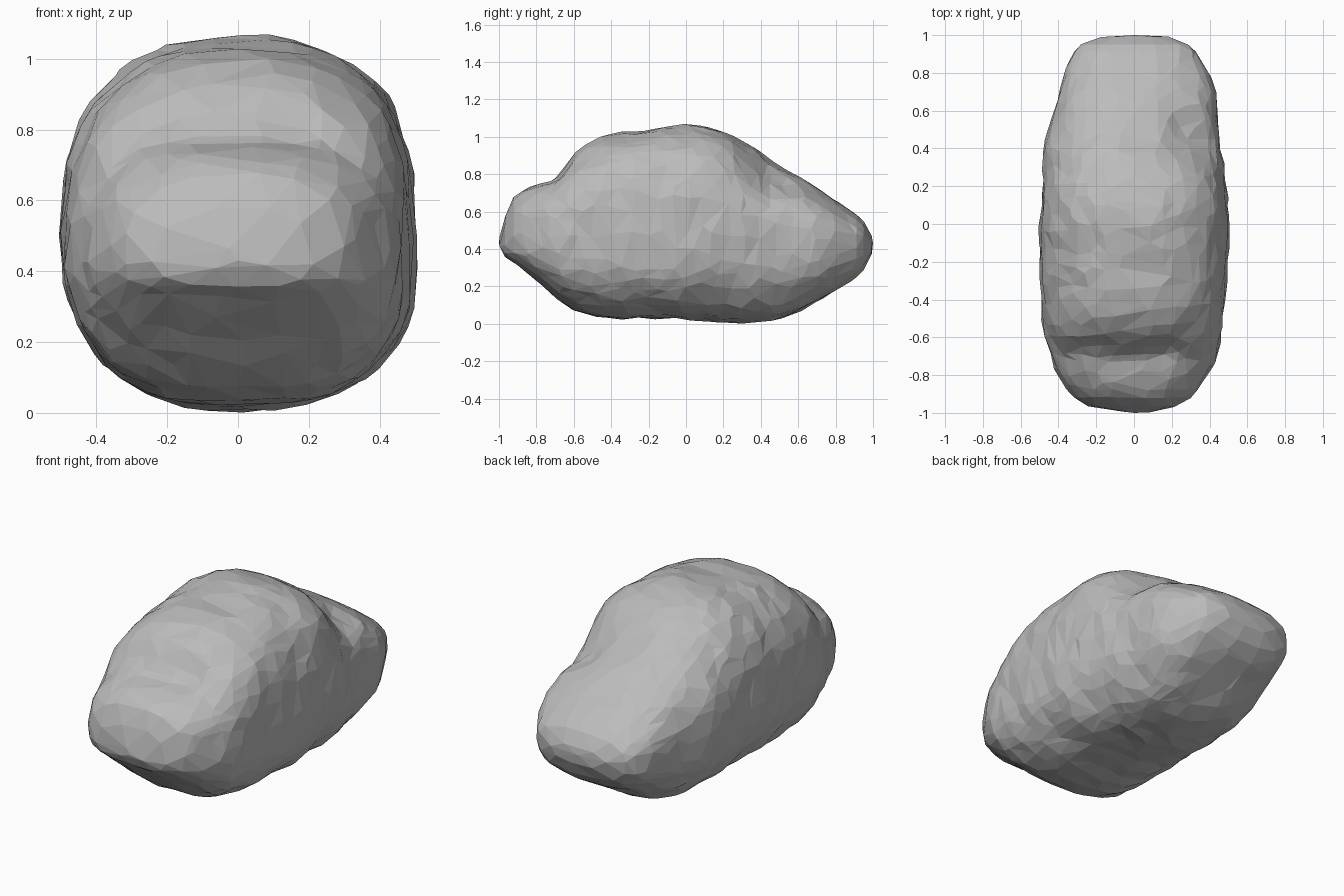
import bpy, bmesh, math
from mathutils import Vector, noise

cube = bpy.data.objects.get("Cube")
if cube:
    bpy.data.objects.remove(cube)

# Sections along the boulder: y, bottom, top, -x reach, +x reach, height of widest line
SECTIONS = [
    (-0.99, 0.40, 0.48, 0.10, 0.10, 0.43), (-0.965, 0.355, 0.58, 0.24, 0.21, 0.43),
    (-0.92, 0.325, 0.675, 0.32, 0.30, 0.44), (-0.80, 0.23, 0.75, 0.405, 0.39, 0.45),
    (-0.69, 0.14, 0.79, 0.44, 0.445, 0.46), (-0.58, 0.065, 0.915, 0.475, 0.46, 0.47),
    (-0.44, 0.03, 1.00, 0.485, 0.475, 0.48), (-0.20, 0.03, 1.035, 0.50, 0.495, 0.49),
    (0.08, 0.02, 1.06, 0.495, 0.495, 0.50), (0.25, 0.005, 1.00, 0.485, 0.48, 0.49),
    (0.45, 0.02, 0.875, 0.465, 0.45, 0.47), (0.60, 0.06, 0.79, 0.425, 0.44, 0.45),
    (0.75, 0.15, 0.69, 0.385, 0.41, 0.44), (0.87, 0.22, 0.61, 0.345, 0.35, 0.43),
    (0.95, 0.29, 0.545, 0.28, 0.29, 0.43), (0.99, 0.37, 0.47, 0.17, 0.18, 0.43),
]
SIDES = 56
STEP = 0.04


def refine(sections):
    """Insert in-between sections along a smooth curve."""
    out = []
    for i in range(len(sections) - 1):
        a, b = Vector(sections[i]), Vector(sections[i + 1])
        before = Vector(sections[max(i - 1, 0)])
        after = Vector(sections[min(i + 2, len(sections) - 1)])
        span = b[0] - a[0]
        slope_a = (b - before) * span / (b[0] - before[0])
        slope_b = (after - a) * span / (after[0] - a[0])
        count = max(1, round(span / STEP))
        for k in range(count):
            t = k / count
            ease = t * t * (3 - 2 * t)
            out.append(a.lerp(b, ease) + slope_a * t * (1 - t) ** 2 - slope_b * t * t * (1 - t))
    return out + [Vector(sections[-1])]


def signed_power(value, power):
    return math.copysign(abs(value) ** power, value)


def ring_point(section, angle):
    """Point on a rounded-box section, squarer on its +x side."""
    y, low, high, left, right, mid = section
    c, s = math.cos(angle), math.sin(angle)
    square = 2.55 + 0.2 * c
    half = right if c > 0 else left
    height = high - mid if s > 0 else mid - low
    return Vector((half * signed_power(c, 2 / square), y,
                   mid + height * signed_power(s, 2 / square)))


def dent(p, centre, radius, push):
    """Press a soft hollow into the surface."""
    d = (p - Vector(centre)).length / radius
    return Vector(push) * math.exp(-d * d)


def weather(p):
    """Chipped, lumpy stone surface, calmer towards both ends."""
    calm = 1 - 0.75 * abs(p.y) ** 3
    out = p + noise.noise_vector(p * 4) * 0.014 * calm
    out += noise.noise_vector(p * 10) * 0.014 * calm
    out += dent(p, (0.30, 0.47, 0.78), 0.16, (-0.035, 0, -0.055))   # rear gully
    out += dent(p, (0.15, -0.70, 0.78), 0.10, (0, 0.012, -0.018))   # brow crease
    return out


# Boulder body
bm = bmesh.new()
rings = []
for section in refine(SECTIONS):
    rings.append([bm.verts.new(weather(ring_point(section, math.tau * k / SIDES)))
                  for k in range(SIDES)])
for a, b in zip(rings, rings[1:]):
    for k in range(SIDES):
        n = (k + 1) % SIDES
        bm.faces.new((a[k], a[n], b[n], b[k]))

# Rounded ends
for ring, y in ((rings[0], -1.0), (rings[-1], 1.0)):
    tip = bm.verts.new((0, y, 0.43))
    for k in range(SIDES):
        bm.faces.new((ring[k], ring[(k + 1) % SIDES], tip))

bmesh.ops.remove_doubles(bm, verts=bm.verts, dist=0.012)
bmesh.ops.triangulate(bm, faces=bm.faces)
bmesh.ops.recalc_face_normals(bm, faces=bm.faces)

mesh = bpy.data.meshes.new("boulder")
bm.to_mesh(mesh)
bm.free()
boulder = bpy.data.objects.new("boulder", mesh)
bpy.context.collection.objects.link(boulder)

# Break the surface into irregular chipped facets
facets = boulder.modifiers.new("facets", 'DECIMATE')
facets.ratio = 0.26

# Grey stone
stone = bpy.data.materials.new("grey stone")
stone.use_nodes = True
colour = (0.5, 0.5, 0.5, 1)
stone.diffuse_color = colour
stone.node_tree.nodes["Principled BSDF"].inputs["Base Color"].default_value = colour
mesh.materials.append(stone)
